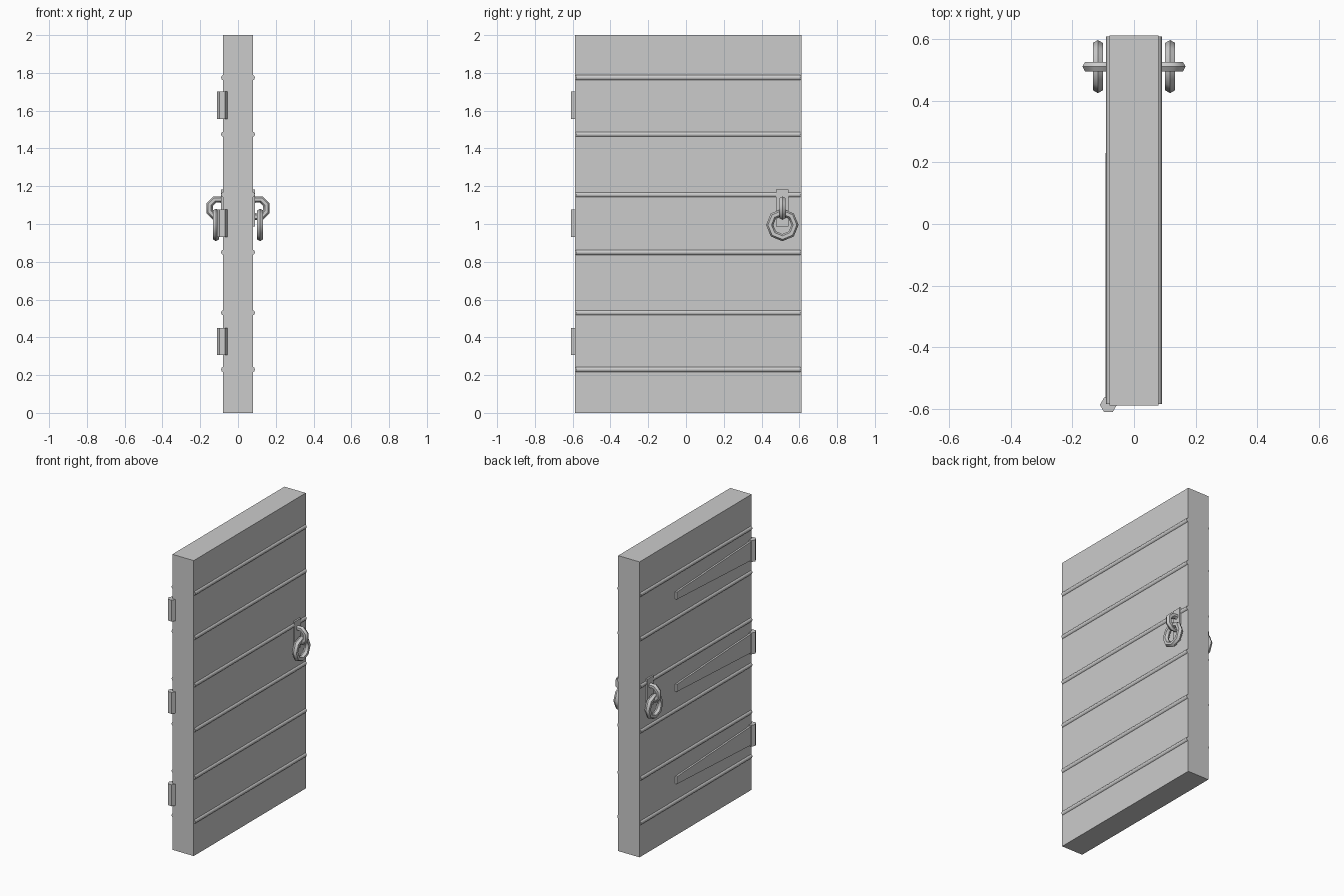
import bpy, bmesh, math
from mathutils import Matrix, Vector

old = bpy.data.objects.get("Cube")
if old:
    bpy.data.objects.remove(old, do_unlink=True)

# One plain grey for the whole door
grey = bpy.data.materials.new("plain grey")
grey.use_nodes = True
grey.diffuse_color = (0.6, 0.6, 0.6, 1)
grey.node_tree.nodes["Principled BSDF"].inputs["Base Color"].default_value = (0.6, 0.6, 0.6, 1)


def finish(name, bm, smooth=None):
    bmesh.ops.recalc_face_normals(bm, faces=bm.faces)
    mesh = bpy.data.meshes.new(name)
    bm.to_mesh(mesh)
    bm.free()
    mesh.materials.append(grey)
    obj = bpy.data.objects.new(name, mesh)
    bpy.context.collection.objects.link(obj)
    if smooth:
        bpy.ops.object.select_all(action='DESELECT')
        obj.select_set(True)
        bpy.context.view_layer.objects.active = obj
        bpy.ops.object.shade_smooth_by_angle(angle=math.radians(smooth))
    return obj


def box(name, low, high):
    low, high = Vector(low), Vector(high)
    bm = bmesh.new()
    size = Matrix.Diagonal((high - low).to_4d())
    bmesh.ops.create_cube(bm, size=1, matrix=Matrix.Translation((low + high) / 2) @ size)
    return finish(name, bm)


def rod(name, centre, radius, length, sides, rotation):
    bm = bmesh.new()
    bmesh.ops.create_cone(bm, cap_ends=True, segments=sides, radius1=radius, radius2=radius,
                          depth=length, matrix=Matrix.Translation(centre) @ rotation)
    return finish(name, bm, 50)


def ring(name, centre, major, minor, rotation, turn=0, sides=8, section=6):
    """Faceted ring lying in local XY, then rotated into place."""
    bm = bmesh.new()
    place = Matrix.Translation(centre) @ rotation
    loops = []
    for i in range(sides):
        a = turn + math.tau * i / sides
        loop = []
        for j in range(section):
            b = math.tau * j / section
            r = major + minor * math.cos(b)
            loop.append(bm.verts.new(place @ Vector((r * math.cos(a), r * math.sin(a), minor * math.sin(b)))))
        loops.append(loop)
    for i in range(sides):
        here, there = loops[i], loops[(i + 1) % sides]
        for j in range(section):
            k = (j + 1) % section
            bm.faces.new((here[j], there[j], there[k], here[k]))
    return finish(name, bm, 50)


def strap(name, z):
    """Tapered iron strap on the hinge side."""
    bm = bmesh.new()
    profile = [(-0.585, -0.065), (0.23, -0.025), (0.23, 0.025), (-0.585, 0.065)]
    face = bm.faces.new([bm.verts.new((-0.075, y, z + dz)) for y, dz in profile])
    out = bmesh.ops.extrude_face_region(bm, geom=[face])
    moved = [v for v in out["geom"] if isinstance(v, bmesh.types.BMVert)]
    bmesh.ops.translate(bm, verts=moved, vec=(-0.017, 0, 0))
    return finish(name, bm)


along_y = Matrix.Rotation(math.pi / 2, 4, 'X')
facing_x = Matrix.Rotation(math.pi / 2, 4, 'Y')

# Door slab
box("door_slab", (-0.08, -0.588, 0), (0.08, 0.611, 2))

for side, s in (("left", 1), ("right", -1)):
    # Horizontal battens
    for n, z in enumerate((0.23, 0.53, 0.85, 1.155, 1.475, 1.775)):
        rod(f"{side}_batten_{n + 1}", (s * 0.075, 0.012, z), 0.015, 1.19, 8, along_y)
    # Handle: back plate, staple and hanging ring
    x1, x2 = sorted((s * 0.07, s * 0.091))
    box(f"{side}_handle_plate", (x1, 0.477, 0.987), (x2, 0.543, 1.182))
    ring(f"{side}_handle_staple", (s * 0.105, 0.51, 1.084), 0.049, 0.018, along_y, math.pi / 8)
    ring(f"{side}_handle_ring", (s * 0.117, 0.51, 0.995), 0.067, 0.019, facing_x)

# Hinges with tapered straps
for n, z in enumerate((0.378, 1.003, 1.628)):
    rod(f"hinge_barrel_{n + 1}", (-0.083, -0.586, z), 0.0275, 0.145, 6, Matrix.Rotation(math.pi / 2, 4, 'Z'))
    strap(f"hinge_strap_{n + 1}", z)
